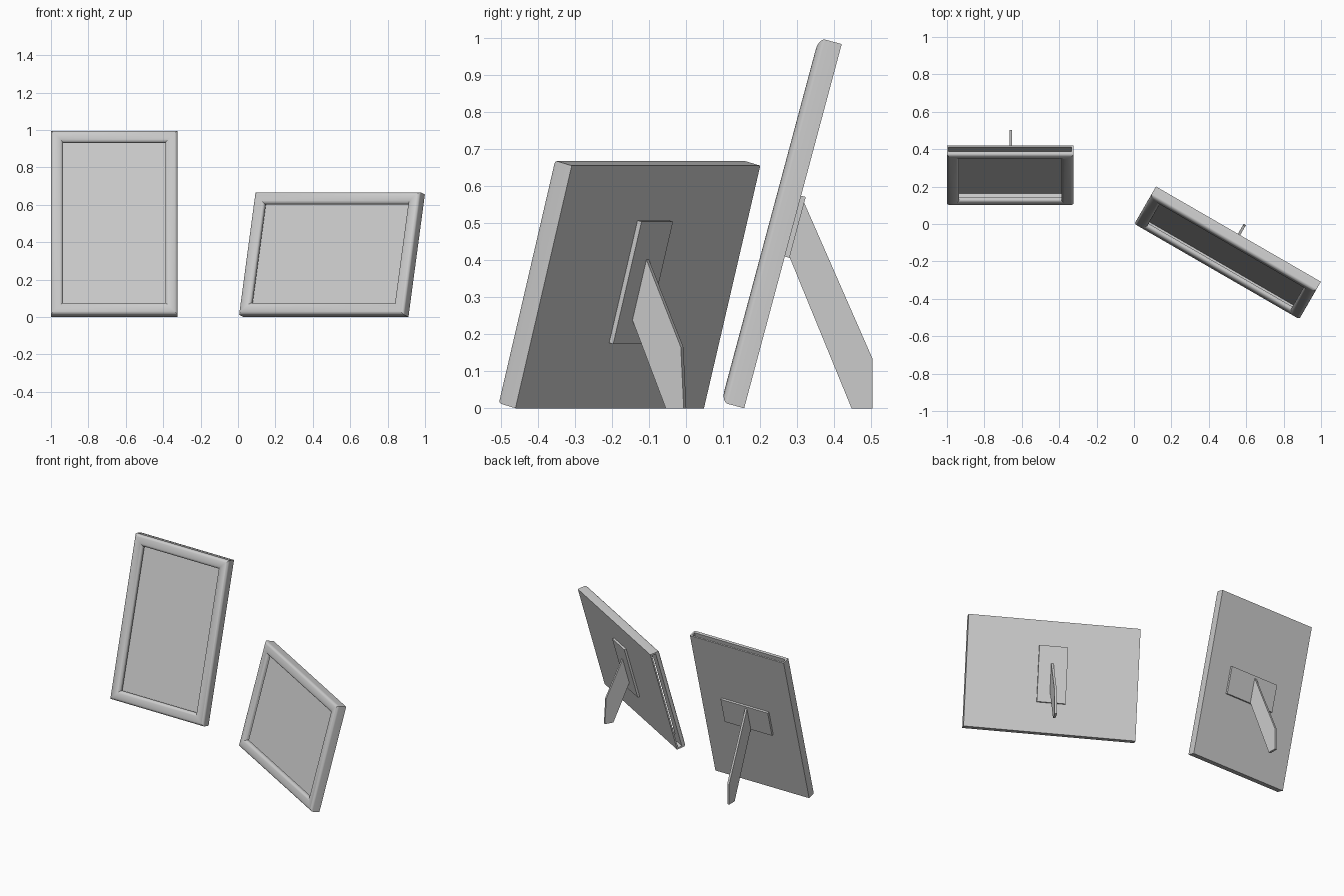
import bpy, bmesh, math
from mathutils import Matrix

if "Cube" in bpy.data.objects:
    bpy.data.objects.remove(bpy.data.objects["Cube"])

W, H = 0.678, 1.018          # frame face size
BORDER, SIDE, BULGE = 0.065, 0.046, 0.018
TILT = math.radians(15)


def add_object(name, bm, matrix):
    bmesh.ops.recalc_face_normals(bm, faces=bm.faces)
    mesh = bpy.data.meshes.new(name)
    bm.to_mesh(mesh)
    bm.free()
    mesh.transform(matrix)
    ob = bpy.data.objects.new(name, mesh)
    bpy.context.collection.objects.link(ob)
    return ob


def box(name, x, y, z, matrix):
    bm = bmesh.new()
    bmesh.ops.create_cube(bm, size=1)
    for v in bm.verts:
        for i, (lo, hi) in enumerate((x, y, z)):
            v.co[i] = lo if v.co[i] < 0 else hi
    return add_object(name, bm, matrix)


def moulded_frame(name, matrix):
    # Moulding profile as (inset from the rim, height above the back)
    r = BORDER / 2
    profile = [(0, 0)]
    n = 16
    for i in range(n + 1):
        a = math.pi * (1 - i / n)
        profile.append((r + r * math.cos(a), SIDE + BULGE * math.sin(a)))
    profile.append((BORDER, 0.02))
    bm = bmesh.new()
    rings = []
    for inset, d in profile:
        x, z = W / 2 - inset, H / 2 - inset
        rings.append([bm.verts.new((sx * x, -d, sz * z))
                      for sx, sz in ((-1, -1), (1, -1), (1, 1), (-1, 1))])
    for a, b in zip(rings, rings[1:]):
        for i in range(4):
            j = (i + 1) % 4
            bm.faces.new((a[i], a[j], b[j], b[i]))
    bm.faces.new(rings[0])
    bm.faces.new(rings[-1])
    frame = add_object(name, bm, matrix)

    # Picture pocket, open as a slot in the top rim
    x = W / 2 - 0.01
    cutter = box("pocket_cutter", (-x, x), (-0.034, -0.009),
                 (-H / 2 + 0.055, H / 2 + 0.1), matrix)
    cutter.hide_render = True
    mod = frame.modifiers.new("pocket", 'BOOLEAN')
    mod.operation = 'DIFFERENCE'
    mod.solver = 'EXACT'
    mod.object = cutter
    bpy.ops.object.select_all(action='DESELECT')
    bpy.context.view_layer.objects.active = frame
    frame.select_set(True)
    bpy.ops.object.modifier_apply(modifier=mod.name)
    bpy.data.objects.remove(cutter, do_unlink=True)
    bpy.ops.object.shade_smooth_by_angle(angle=math.radians(30))


def easel_leg(name, outline, matrix, t=0.014):
    bm = bmesh.new()
    face = bm.faces.new([bm.verts.new((-t / 2, y, z)) for y, z in outline])
    ext = bmesh.ops.extrude_face_region(bm, geom=[face])
    for v in ext["geom"]:
        if isinstance(v, bmesh.types.BMVert):
            v.co.x += t
    # extrusion keeps the source face, so the solid is closed
    add_object(name, bm, matrix)


def on_plate(z):
    # depth of the hinge plate's rear surface at height z
    return 0.012 + z * math.tan(TILT)


def photo_frame(prefix, origin, yaw, roll, leg):
    stand = Matrix.Translation(origin) @ Matrix.Rotation(yaw, 4, 'Z')
    half = W / 2 if roll else H / 2
    flat = (stand @ Matrix.Rotation(-TILT, 4, 'X')
            @ Matrix.Translation((0, 0, half)) @ Matrix.Rotation(roll, 4, 'Y'))
    moulded_frame(prefix + "_frame", flat)
    box(prefix + "_hinge_plate", (-0.156, 0.186), (-0.001, 0.013),
        (-0.085, 0.085), flat)
    easel_leg(prefix + "_leg", leg, stand @ Matrix.Translation((0.004, 0, 0)))


# Portrait frame, facing straight forward
photo_frame("portrait", (-0.662, 0.157, 0), 0, 0,
            [(on_plate(0.41), 0.41), (0.29, 0), (0.346, 0),
             (0.346, 0.135), (on_plate(0.557), 0.557)])

# Landscape frame, same frame laid on its side and turned
photo_frame("landscape", (0.4705, -0.206, 0), math.radians(-30), math.radians(-90),
            [(on_plate(0.24), 0.24), (0.181, 0), (0.237, 0),
             (0.228, 0.165), (on_plate(0.403), 0.403)])
